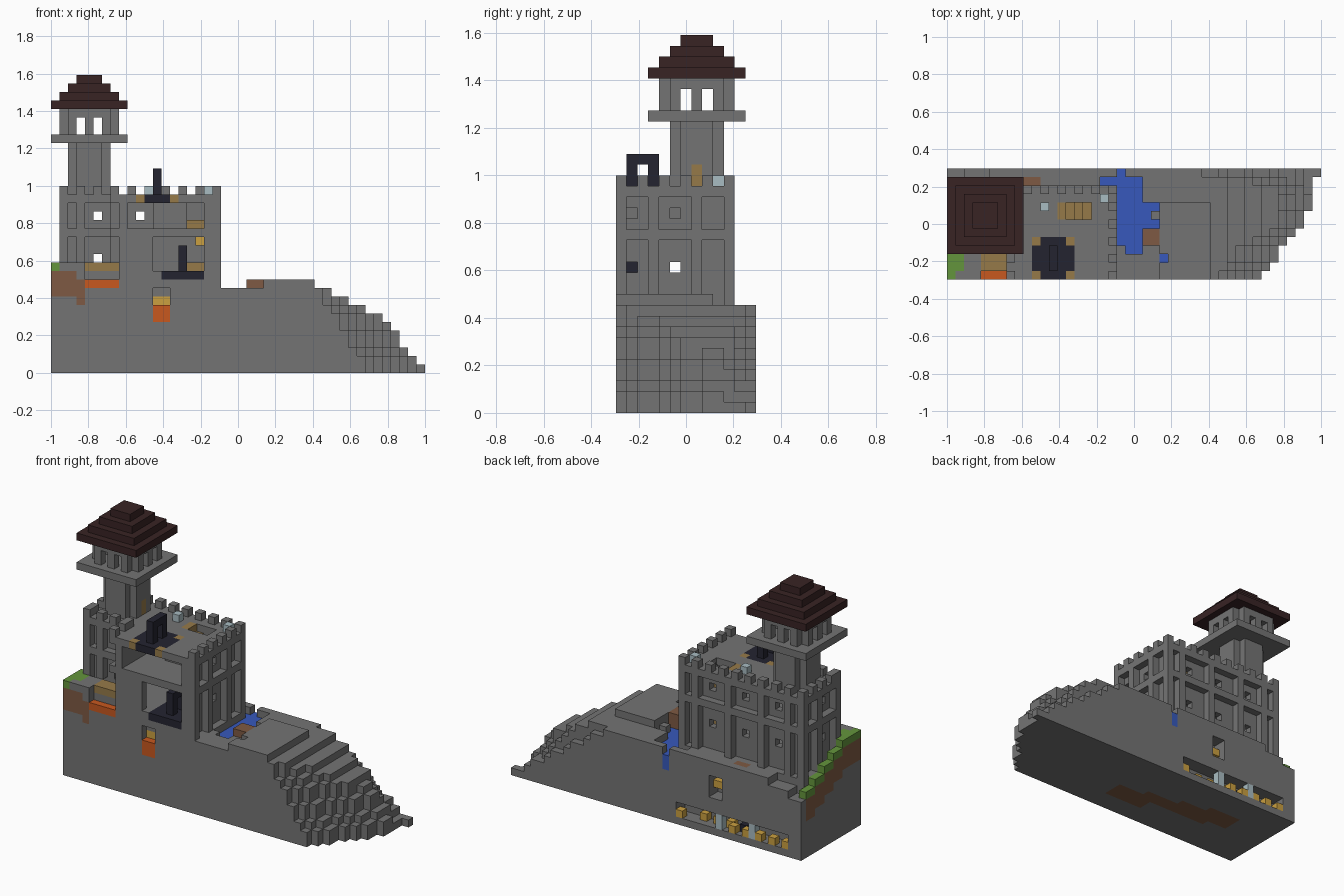
import bpy
import bmesh
from mathutils import Vector

if "Cube" in bpy.data.objects:
    bpy.data.objects.remove(bpy.data.objects["Cube"])

U = 2 / 44            # edge length of one block
COLOURS = {
    "stone": "747474", "roof_tile": "382324", "water": "3759BC", "grass": "64953C",
    "lava": "C8581F", "wood": "967A49", "gold": "CBA040", "iron": "242430",
    "crystal": "A9BCC2", "earth": "7E5A43",
}


def linear(h):
    v = [int(h[i:i + 2], 16) / 255 for i in (0, 2, 4)]
    return [c / 12.92 if c <= 0.04045 else ((c + 0.055) / 1.055) ** 2.4 for c in v] + [1]


MATS = {}
for mat_name, code in COLOURS.items():
    m = bpy.data.materials.new(mat_name)
    m.use_nodes = True
    m.diffuse_color = linear(code)
    bsdf = m.node_tree.nodes["Principled BSDF"]
    bsdf.inputs["Base Color"].default_value = linear(code)
    bsdf.inputs["Roughness"].default_value = 0.9
    MATS[mat_name] = m

cells = {}            # block position -> (part, colour)


def span(v):
    return range(v, v + 1) if isinstance(v, int) else range(*v)


def fill(part, colour, x, y, z):
    for i in span(x):
        for j in span(y):
            for k in span(z):
                cells[i, j, k] = (part, colour)


def carve(x, y, z):
    for i in span(x):
        for j in span(y):
            for k in span(z):
                cells.pop((i, j, k), None)


def rounded(part, colour, x, y, z):
    """Block with its four upright corner columns removed."""
    fill(part, colour, x, y, z)
    for i in (x[0], x[1] - 1):
        for j in (y[0], y[1] - 1):
            carve(i, j, z)


# Terrain heights
def shore(y):
    return 37 + sum(y >= s for s in (1, 2, 4, 5, 6, 8, 12))


def ground(x, y):
    if x == 0:
        return 13 - max(0, (y - 2) // 2)
    if x < 20:
        if y >= 11:
            return min(10, 8 + (x + 1) // 3)
        return 13 if y < 3 and x < 9 else 10
    steep = 1.65 if y < 10 else 1.65 - 0.33 * (y - 9)
    cap = 10 if x < 25 or y > 8 else 11
    return max(0, min(cap, int((shore(y) - x) * steep + 0.5), int(6 + (40 - x) * 0.55)))


for x in range(44):
    for y in range(13):
        fill("hill", "stone", x, y, (0, ground(x, y)))

# Grassy left edge with earth below it
for y in range(12):
    g = ground(0, y)
    fill("hill", "earth", 0, y, (g - 4, g - 1))
    fill("grass", "grass", 0, y, g - 1)
fill("grass", "grass", 1, (1, 3), 12)
fill("hill", "earth", (1, 4), 0, (9, 12))
fill("hill", "earth", 3, 0, (8, 10))
carve(3, 0, 11)
fill("hill", "stone", 3, 0, 11)

# Lava trough and plank bridge in the front left
carve((4, 8), 0, (11, 13))
fill("lava_trough", "lava", (4, 8), 0, 10)
fill("plank_bridge", "wood", (4, 8), (1, 3), 12)

# Earth seam underneath and patch on the back ledge
for xs, ys in (((6, 11), (6, 9)), ((9, 15), (5, 8)), ((14, 20), (5, 7)), ((18, 24), (3, 6))):
    fill("hill", "earth", xs, ys, 0)
fill("hill", "earth", (9, 11), 11, 9)

# Pond: from/to x for each row, starting at the front
POND = ((21, 23), (20, 23), (20, 25), (20, 25), (20, 24), (20, 25), (20, 23), (20, 23), (18, 23), (20, 21))
for y, xs in enumerate(POND, start=3):
    carve(xs, y, (9, 12))
    fill("pond", "water", xs, y, 8)
carve(25, 2, (10, 12))
fill("pond", "water", 25, 2, 9)
fill("pond", "water", 20, 12, (7, 9))
fill("pond_stump", "earth", (23, 25), (4, 6), (9, 11))

# Vault slot in the back with treasure
carve((2, 19), (11, 13), (1, 3))
for x in (2, 4, 6, 8, 10, 11, 13, 15, 18):
    fill("treasure", "gold", x, 11 + (x % 2 == 0), 1)
for x in (7, 12):
    fill("vault_crystals", "crystal", x, 12, (1, 3))
fill("vault_chest", "iron", 9, 11, 1)
carve((12, 14), (11, 13), (5, 8))
fill("treasure", "gold", (12, 14), 11, 6)

# Furnace in the front
fill("furnace", "lava", (12, 14), 0, (6, 8))
carve((12, 14), 0, (8, 10))
fill("furnace", "gold", (12, 14), 1, 8)

# Castle floors and recessed walls
fill("castle", "stone", (2, 19), (4, 10), (10, 12))
fill("castle", "stone", (8, 19), (0, 4), (10, 12))
for z in (16, 20):
    fill("castle", "stone", (1, 20), (3, 11), z)
    fill("castle", "stone", (7, 20), (0, 3), z)
fill("castle", "stone", 2, (4, 10), (12, 21))
fill("castle", "stone", (2, 9), 4, (12, 21))
fill("castle", "stone", (2, 19), 9, (10, 21))
fill("castle", "stone", 18, (0, 10), (10, 21))
fill("castle", "stone", 8, (0, 4), (12, 21))
fill("castle", "stone", (8, 12), 0, (12, 16))
fill("castle", "stone", (12, 16), 5, (17, 20))

# Pilasters
for x in (1, 3, 7, 12, 17, 19):
    fill("pilasters", "stone", x, 10, (10, 21))
    if x < 8:
        fill("pilasters", "stone", x, 3, (13, 21))
for y in (0, 3, 7, 10):
    fill("pilasters", "stone", 19, y, (10, 21))
    if y:
        fill("pilasters", "stone", 1, y, (10, 21))

# Windows
for z in (13, 18):
    for x in (5, 10, 15):
        carve(x, (9, 11), z)
    carve(5, (3, 5), z)
    for y in (1, 5):
        carve((18, 20), y, z)
    carve((1, 3), 5, z)

# Merlons
for x in range(1, 20, 2):
    fill("merlons", "stone", x, 10, 21)
    if x < 8:
        fill("merlons", "stone", x, 3, 21)
for y in range(0, 11, 2):
    fill("merlons", "stone", 19, y, 21)
    fill("merlons", "stone", 1 if y > 2 else 7, y, 21)


# Iron arches on plates, used on the roof and in the lower room
def iron_arch(part, x, z):
    fill(part, "iron", (x, x + 5), (0, 5), z)
    fill(part, "iron", x + 2, (1, 4), (z + 1, z + 4))
    carve(x + 2, 2, (z + 1, z + 3))


iron_arch("roof_arch", 10, 20)
for x in (10, 14):
    for y in (0, 4):
        fill("arch_corners", "wood", x, y, 20)
iron_arch("forge_arch", 13, 11)

# Stairs, benches, lamp and roof crystals
carve((13, 17), (7, 9), (17, 21))
for i in range(4):
    fill("stairs", "wood", 13 + i, (7, 9), 20 - i)
fill("stairs", "wood", (16, 18), (7, 9), 17)
fill("bench", "wood", (16, 18), (6, 8), 12)
fill("lamp", "gold", 17, 3, 15)
fill("roof_crystals", "crystal", 11, 8, 21)
fill("roof_crystals", "crystal", 18, 9, 21)

# Tower shaft, gallery, lookout room and stepped roof
rounded("tower_shaft", "stone", (2, 7), (5, 10), (21, 27))
fill("tower_door", "wood", 6, 7, (21, 23))
fill("tower_gallery", "stone", (0, 9), (3, 12), 27)
rounded("lookout", "stone", (1, 8), (4, 11), (28, 31))
carve((2, 7), (5, 10), (28, 31))
for i in (3, 5):
    carve(i, (4, 11), (28, 30))
    carve((1, 8), i + 3, (28, 30))
for i in range(4):
    fill("tower_roof", "roof_tile", (i, 9 - i), (3 + i, 12 - i), 31 + i)


# Turn the blocks of each part into a mesh of its exposed faces
def build(part):
    bm = bmesh.new()
    corners, slots = {}, []

    def corner(p):
        key = tuple(p)
        if key not in corners:
            corners[key] = bm.verts.new(((p.x - 22) * U, (p.y - 6.5) * U, p.z * U))
        return corners[key]

    for pos, (owner, colour) in cells.items():
        if owner != part:
            continue
        if colour not in slots:
            slots.append(colour)
        for axis in range(3):
            a, b = Vector((0, 0, 0)), Vector((0, 0, 0))
            a[(axis + 1) % 3] = b[(axis + 2) % 3] = 1
            for side in (0, 1):
                near = list(pos)
                near[axis] += 2 * side - 1
                if tuple(near) in cells:
                    continue
                o = Vector(pos)
                o[axis] += side
                loop = [o, o + a, o + a + b, o + b]
                face = bm.faces.new([corner(p) for p in (loop if side else loop[::-1])])
                face.material_index = slots.index(colour)
    mesh = bpy.data.meshes.new(part)
    bm.to_mesh(mesh)
    bm.free()
    for colour in slots:
        mesh.materials.append(MATS[colour])
    bpy.context.collection.objects.link(bpy.data.objects.new(part, mesh))


for part in sorted({owner for owner, _ in cells.values()}):
    build(part)
